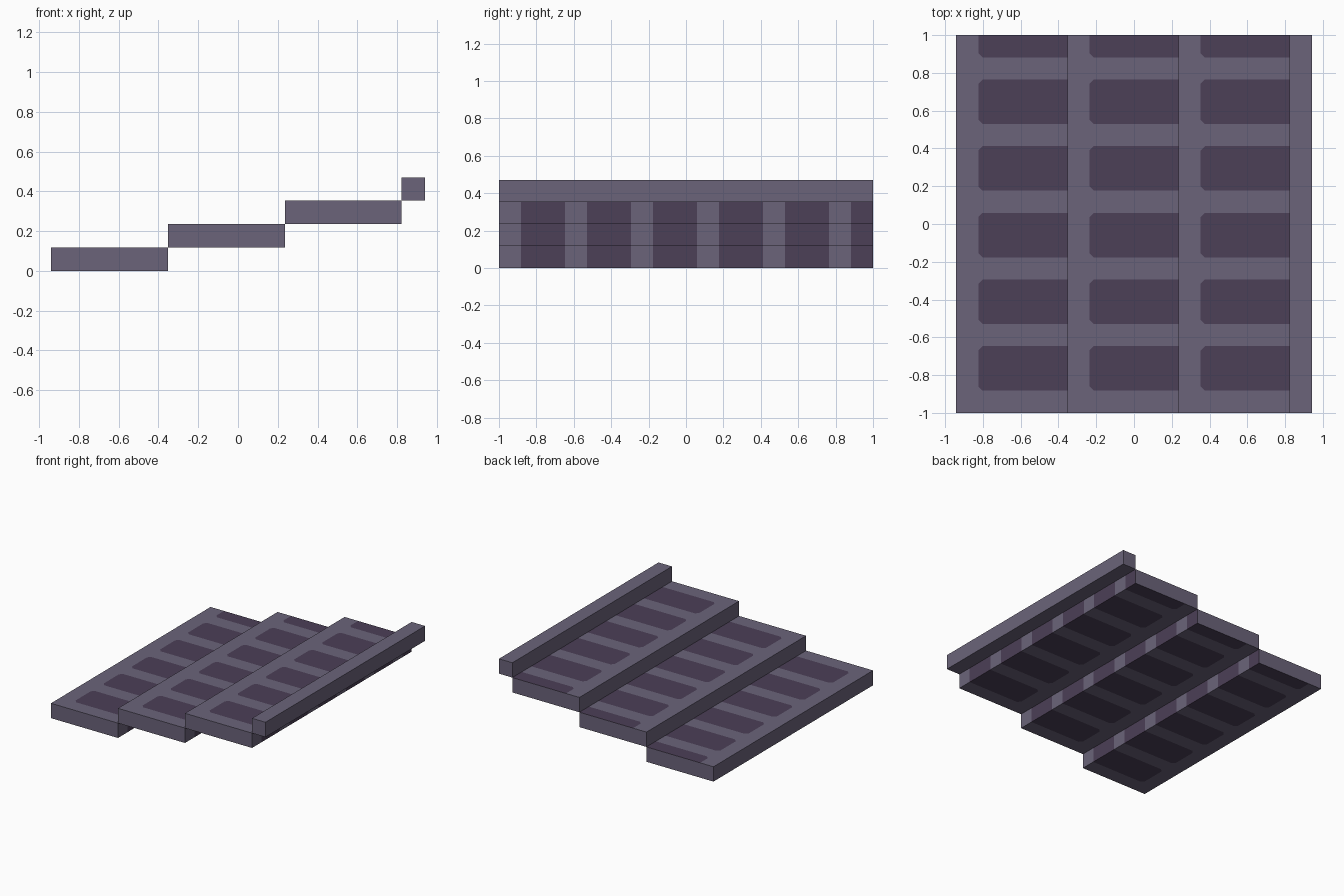
import bpy
import bmesh

cube = bpy.data.objects.get("Cube")
if cube:
    bpy.data.objects.remove(cube, do_unlink=True)

U = 2 / 17            # thickness of one board, and width of the gaps
LENGTH = 2.0
CHAMFER = 0.022


def make_material(name, rgb):
    mat = bpy.data.materials.new(name)
    mat.use_nodes = True
    mat.diffuse_color = (*rgb, 1)
    bsdf = next(n for n in mat.node_tree.nodes if n.type == 'BSDF_PRINCIPLED')
    bsdf.inputs["Base Color"].default_value = (*rgb, 1)
    return mat


frame_mat = make_material("grey_purple_frame", (0.147, 0.127, 0.195))
panel_mat = make_material("dark_plum_panel", (0.072, 0.050, 0.095))


def panel_outline(x0, x1, y0, y1):
    """Panel with clipped inner corners, open towards the high edge."""
    pts = [(x1, y0), (x0 + CHAMFER, y0), (x0, y0 + CHAMFER)]
    if y1 < LENGTH / 2 - 0.001:
        pts += [(x0, y1 - CHAMFER), (x0 + CHAMFER, y1)]
    else:
        pts += [(x0, y1)]
    return pts + [(x1, y1)]


def make_step(name, x0, width, z0, panelled):
    x1, end = x0 + width, LENGTH / 2
    inner = x0 + U
    # Panels repeat every three units; the last is cut off by the back end
    rows = []
    if panelled:
        rows = [(-end + U * (1 + 3 * i), min(end, -end + U * (3 + 3 * i)))
                for i in range(6)]
    panels = [panel_outline(inner, x1, a, b) for a, b in rows]

    # Comb-shaped frame around the panels
    frame = [(x0, -end), (x1, -end)]
    for outline in panels:
        frame += outline
    if not panels:
        frame.append((x1, end))
    frame.append((x0, end))

    bm = bmesh.new()
    for k, outline in enumerate([frame] + panels):
        face = bm.faces.new([bm.verts.new((x, y, z0)) for x, y in outline])
        face.material_index = 1 if k else 0
    bmesh.ops.remove_doubles(bm, verts=bm.verts[:], dist=0.0001)

    # Thicken the flat layout, then colour the rim to match its panel
    caps = set(bm.faces)
    res = bmesh.ops.extrude_face_region(bm, geom=bm.faces[:], use_keep_orig=True)
    new_verts = [g for g in res["geom"] if isinstance(g, bmesh.types.BMVert)]
    bmesh.ops.translate(bm, verts=new_verts, vec=(0, 0, U))
    caps.update(g for g in res["geom"] if isinstance(g, bmesh.types.BMFace))
    for f in bm.faces:
        if f not in caps:
            c = f.calc_center_median()
            f.material_index = int(c.x > inner and any(a < c.y < b for a, b in rows))
    bmesh.ops.recalc_face_normals(bm, faces=bm.faces[:])

    mesh = bpy.data.meshes.new(name)
    bm.to_mesh(mesh)
    bm.free()
    mesh.materials.append(frame_mat)
    mesh.materials.append(panel_mat)
    obj = bpy.data.objects.new(name, mesh)
    bpy.context.collection.objects.link(obj)


# Three panelled slabs rising towards +x, capped by a plain ridge beam
for i, label in enumerate(("lower", "middle", "upper")):
    make_step(label + "_slab", U * (5 * i - 8), 5 * U, i * U, True)
make_step("ridge_beam", 7 * U, U, 3 * U, False)
